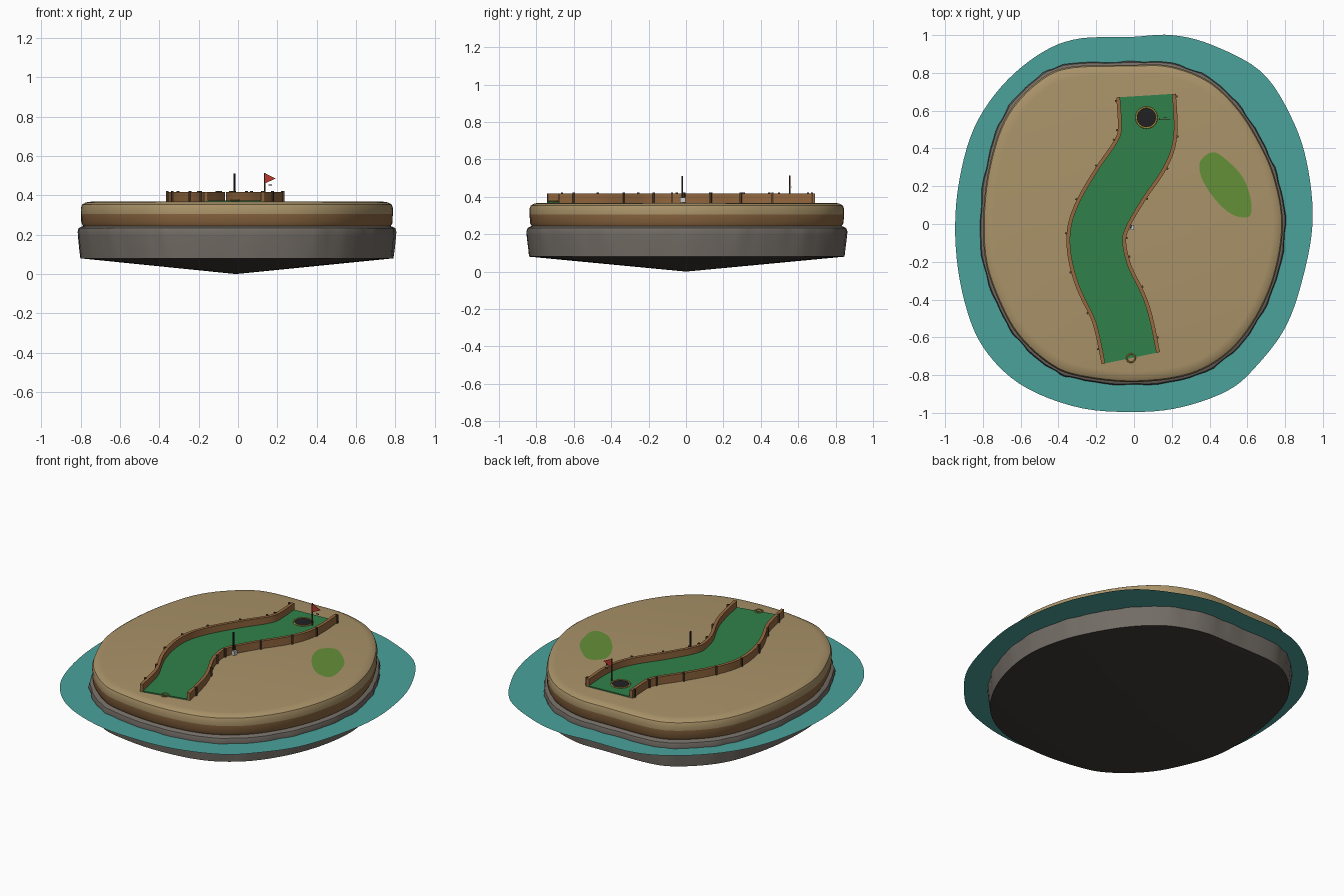
import bpy, bmesh, math
from mathutils import Vector

if "Cube" in bpy.data.objects:
    bpy.data.objects.remove(bpy.data.objects["Cube"])


def mat(name, rgb):
    m = bpy.data.materials.new(name)
    m.diffuse_color = (*rgb, 1)
    m.use_nodes = True
    m.node_tree.nodes["Principled BSDF"].inputs["Base Color"].default_value = m.diffuse_color
    return m


SAND = mat("sand", (0.40, 0.29, 0.14))
EARTH = mat("earth", (0.25, 0.13, 0.05))
ROCK = mat("rock", (0.17, 0.15, 0.13))
DARK = mat("dark_rock", (0.05, 0.045, 0.04))
WATER = mat("water", (0.07, 0.36, 0.33))
GREEN = mat("green", (0.03, 0.22, 0.07))
GRASS = mat("grass", (0.13, 0.28, 0.04))
WOOD = mat("wood", (0.30, 0.14, 0.05))
DKWOOD = mat("dark_wood", (0.09, 0.05, 0.025))
BLACK = mat("black", (0.015, 0.015, 0.018))
GOLD = mat("gold", (0.40, 0.28, 0.05))
RED = mat("red", (0.5, 0.04, 0.03))


def spline(pts, n, closed):
    """Catmull-Rom samples through 2D points."""
    P = [Vector(p) for p in pts]
    k = len(P)
    get = (lambda i: P[i % k]) if closed else (lambda i: P[max(0, min(k - 1, i))])
    segs = k if closed else k - 1
    out = []
    for s in range(n if closed else n + 1):
        u = s / n * segs
        i = min(int(u), segs - 1)
        t = u - i
        a, b, c, d = get(i - 1), get(i), get(i + 1), get(i + 2)
        out.append(0.5 * (2 * b + (c - a) * t + (2 * a - 5 * b + 4 * c - d) * t * t
                          + (3 * b - a - 3 * c + d) * t ** 3))
    return out


def finish(name, bm, mats, angle=35, recalc=True):
    if recalc:
        bmesh.ops.recalc_face_normals(bm, faces=bm.faces)
    me = bpy.data.meshes.new(name)
    bm.to_mesh(me)
    bm.free()
    ob = bpy.data.objects.new(name, me)
    bpy.context.collection.objects.link(ob)
    for m in mats:
        me.materials.append(m)
    bpy.ops.object.select_all(action='DESELECT')
    ob.select_set(True)
    bpy.context.view_layer.objects.active = ob
    bpy.ops.object.shade_smooth_by_angle(angle=math.radians(angle))
    return ob


def loft(name, rings, mats, bands=None, caps=(None, None), closed=True, angle=35):
    """Skin a list of 3D rings; caps are None, 'flat', or a centre point."""
    bm = bmesh.new()
    R = [[bm.verts.new(p) for p in r] for r in rings]
    n = len(R[0])
    for k in range(len(R) - 1):
        for i in range(n if closed else n - 1):
            j = (i + 1) % n
            f = bm.faces.new((R[k][i], R[k][j], R[k + 1][j], R[k + 1][i]))
            f.material_index = bands[k] if bands else 0
    for ring, cap, end in ((R[0], caps[0], 0), (R[-1], caps[1], -1)):
        if cap == 'flat':
            bm.faces.new(ring).material_index = bands[end] if bands else 0
        elif cap is not None:
            c = bm.verts.new(cap)
            for i in range(n):
                bm.faces.new((ring[i], ring[(i + 1) % n], c)).material_index = len(mats) - 1
    return finish(name, bm, mats, angle)


# island outlines seen from above
shore = [(.80, 0), (.76, .24), (.68, .43), (.56, .62), (.40, .77), (.19, .85), (-.02, .855),
         (-.34, .845), (-.5, .78), (-.66, .62), (-.75, .42), (-.805, .13), (-.8, -.19),
         (-.71, -.45), (-.605, -.62), (-.445, -.76), (-.29, -.82), (0, -.85), (.3, -.81),
         (.51, -.69), (.66, -.5), (.76, -.265)]
sea = [(.945, .05), (.92, .3), (.84, .55), (.68, .8), (.42, .945), (.2, 1), (-.02, .99), (-.3, .98),
       (-.5, .9), (-.7, .73), (-.85, .5), (-.93, .2), (-.945, -.1), (-.90, -.4), (-.8, -.65),
       (-.6, -.85), (-.3, -.97), (0, -.995), (.25, -.97), (.5, -.88), (.65, -.75), (.8, -.55),
       (.89, -.3)]
outline = spline(shore, 120, True)


def layer(f, z, wob=0):
    ring = []
    for i, p in enumerate(outline):
        a = i / 120 * math.tau
        g = f + wob * (math.sin(23 * a) + math.sin(37 * a + 1))
        ring.append((p.x * g, p.y * g, z))
    return ring


# rock base with a shallow cone underneath
loft("rock_base", [layer(.988, .08), layer(.995, .13, .002), layer(1.002, .19, .003),
                   layer(1.004, .215, .003), layer(.998, .233, .002), layer(.975, .243), layer(.93, .245)],
     [ROCK, DARK], [0] * 6, ((-.01, 0, 0), None))

# sand cap
loft("sand_cap", [layer(.93, .24), layer(.97, .243), layer(.982, .26), layer(.984, .305), layer(.985, .335),
                  layer(.977, .353), layer(.955, .364), layer(.92, .368)],
     [SAND, EARTH], [1, 1, 1, 0, 0, 0, 0], (None, 'flat'))

# thin water ring around the shore
loft("water", [[(p.x * .97, p.y * .97, .2) for p in outline],
               [(*p, .2) for p in spline([(.945, 0)] + sea[1:], 120, True)]], [WATER])

# winding fairway
N = 60
mid = spline([(-.017, -.71), (-.07, -.475), (-.165, -.265), (-.2, -.09), (-.17, .04), (-.073, .21),
              (.035, .37), (.072, .49), (.064, .68)], N, False)
side = []
for i in range(N + 1):
    t = (mid[min(i + 1, N)] - mid[max(i - 1, 0)]).normalized()
    side.append(Vector((t.y, -t.x)))


def at(i, off, z):
    p = mid[i] + side[i] * off
    return (p.x, p.y, z)


loft("fairway", [[at(i, -.145, .375), at(i, .145, .375), at(i, .145, .36), at(i, -.145, .36)]
                 for i in range(N + 1)], [GREEN], None, ('flat', 'flat'))


def box(name, c, size, m, rot=0):
    bm = bmesh.new()
    bmesh.ops.create_cube(bm, size=1)
    for v in bm.verts:
        v.co = Vector((v.co.x * size[0], v.co.y * size[1], v.co.z * size[2]))
    ob = finish(name, bm, [m])
    ob.location = c
    ob.rotation_euler.z = rot
    return ob


def cyl(name, c, r, h, m, seg=12):
    bm = bmesh.new()
    bmesh.ops.create_cone(bm, cap_ends=True, segments=seg, radius1=r, radius2=r, depth=h)
    ob = finish(name, bm, [m])
    ob.location = c
    return ob


def ring(name, c, R, r, m):
    bpy.ops.mesh.primitive_torus_add(location=c, major_radius=R, minor_radius=r,
                                     major_segments=32, minor_segments=8)
    ob = bpy.context.object
    ob.name = name
    ob.data.materials.append(m)
    bpy.ops.object.shade_smooth()


# wooden border rails and their outer pegs
for s, label in ((-1, "left"), (1, "right")):
    a, b = s * .138, s * .158
    loft(label + "_rail", [[at(i, a, .36), at(i, b, .36), at(i, b, .417), at(i, a, .417)]
                           for i in range(N + 1)], [WOOD], None, ('flat', 'flat'))
    for i in range(3, N, 7):
        box(label + "_peg", at(i, s * .16, .392), (.012, .01, .06), DKWOOD,
            math.atan2(side[i].y, side[i].x))

# cup with rim, and tee marker
cyl("cup", (.066, .563, .372), .05, .01, BLACK, 32)
ring("cup_rim", (.066, .563, .376), .054, .005, GOLD)
ring("tee_marker", (-.016, -.71, .376), .022, .004, GOLD)

# flag
cyl("flag_pole", (.135, .555, .44), .004, .15, DKWOOD)
bm = bmesh.new()
v = [bm.verts.new((x, .555 + y, z)) for y in (-.002, .002)
     for x, z in ((.135, .513), (.192, .486), (.135, .46))]
bm.faces.new(v[:3])
bm.faces.new(v[3:])
for i in range(3):
    j = (i + 1) % 3
    bm.faces.new((v[i], v[j], v[j + 3], v[i + 3]))
finish("flag", bm, [RED])
box("pole_bracket", (.165, .565, .452), (.018, .004, .005), DKWOOD)

# marker post with a small pale block at its foot
cyl("marker_post", (-.018, -.02, .44), .005, .14, BLACK)
box("post_block", (-.012, -.018, .383), (.022, .028, .026), mat("pale", (.6, .6, .6)))

# grass patch on the sand
patch = spline([(.35, .33), (.42, .38), (.5, .33), (.58, .24), (.62, .12), (.61, .04), (.52, .05),
                (.43, .13), (.36, .24)], 40, True)
bm = bmesh.new()
bm.faces.new([bm.verts.new((*p, .3695)) for p in patch])
f = list(bm.faces)[0]
f.normal_update()
if f.normal.z < 0:
    f.normal_flip()
finish("grass_patch", bm, [GRASS], recalc=False)
